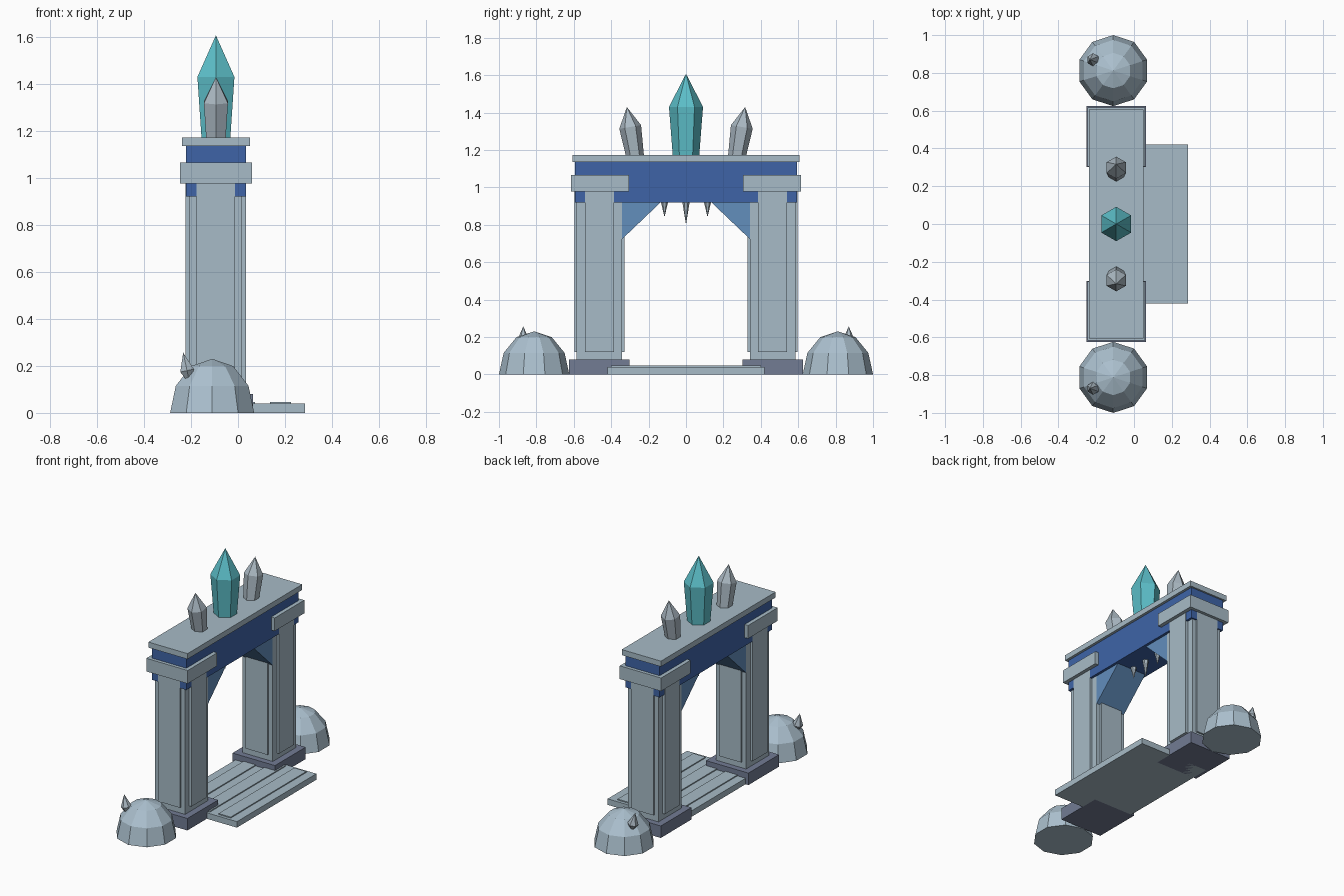
import bpy, bmesh
from math import sin, cos, pi, radians

cube = bpy.data.objects.get("Cube")
if cube:
    bpy.data.objects.remove(cube, do_unlink=True)

GX = -0.094   # centre line of the gate
PY = 0.463    # pillar distance from the middle


def material(name, rgb):
    lin = [(c / 255 / 12.92) if c < 11 else ((c / 255 + 0.055) / 1.055) ** 2.4 for c in rgb]
    m = bpy.data.materials.new(name)
    m.use_nodes = True
    m.diffuse_color = (*lin, 1)
    m.node_tree.nodes["Principled BSDF"].inputs["Base Color"].default_value = (*lin, 1)
    return m


STONE = material("pale stone", (167, 187, 199))
FROST = material("frosted rock", (172, 193, 207))
SLATE = material("dark slate", (114, 124, 148))
BLUE = material("deep blue", (62, 100, 167))
ICE = material("bracket blue", (98, 142, 188))
TEAL = material("teal crystal", (92, 190, 200))
GREY = material("grey crystal", (170, 184, 194))


def finish(name, bm, mat):
    bmesh.ops.recalc_face_normals(bm, faces=bm.faces)
    me = bpy.data.meshes.new(name)
    bm.to_mesh(me)
    bm.free()
    me.materials.append(mat)
    ob = bpy.data.objects.new(name, me)
    bpy.context.collection.objects.link(ob)
    return ob


def box(name, mat, x, y, z):
    """Box from (low, high) pairs."""
    bm = bmesh.new()
    bmesh.ops.create_cube(bm, size=1)
    for v in bm.verts:
        v.co = [r[0] if c < 0 else r[1] for c, r in zip(v.co, (x, y, z))]
    return finish(name, bm, mat)


def around(centre, half):
    return (centre - half, centre + half)


def lathe(name, mat, profile, sides, loc, rot=(0, 0, 0)):
    """Faceted solid of revolution from (radius, height) pairs; radius 0 makes a tip."""
    bm = bmesh.new()
    rings = []
    for r, z in profile:
        n = sides if r > 0 else 1
        rings.append([bm.verts.new((r * cos(2 * pi * i / sides + pi / 2),
                                    r * sin(2 * pi * i / sides + pi / 2), z)) for i in range(n)])
    for a, b in zip(rings, rings[1:]):
        for i in range(sides):
            j = (i + 1) % sides
            quad = [a[i % len(a)], a[j % len(a)], b[j % len(b)], b[i % len(b)]]
            bm.faces.new(list(dict.fromkeys(quad)))
    for ring in (rings[0], rings[-1]):
        if len(ring) > 1:
            bm.faces.new(ring)
    ob = finish(name, bm, mat)
    ob.location, ob.rotation_euler = loc, rot
    return ob


# Walkway with raised planks
box("walkway", STONE, (-0.23, 0.286), (-0.42, 0.42), (0, 0.04))
for i in range(3):
    box(f"plank_{i + 1}", STONE, around(0.028 + (i - 1) * 0.153, 0.045), (-0.4, 0.4), (0.03, 0.047))

# Lintel and roof slab
box("lintel", BLUE, around(GX, 0.1275), (-0.594, 0.594), (0.92, 1.14))
box("roof_slab", STONE, around(GX, 0.145), (-0.606, 0.606), (1.135, 1.172))

for side, s in (("left", 1), ("right", -1)):
    y = s * PY
    # Pillar with base, collar and raised panels
    box(f"{side}_pillar_base", SLATE, around(GX, 0.157), around(y, 0.162), (0, 0.08))
    box(f"{side}_pillar_shaft", STONE, around(GX, 0.112), around(y, 0.122), (0.07, 0.95))
    box(f"{side}_panel_across", STONE, around(GX, 0.129), around(y, 0.078), (0.12, 1.0))
    box(f"{side}_panel_along", STONE, around(GX, 0.082), around(y, 0.133), (0.12, 1.0))
    box(f"{side}_collar", STONE, around(GX, 0.153), around(s * 0.46, 0.156), (0.977, 1.065))

    # Triangular bracket under the lintel
    bm = bmesh.new()
    tri = [bm.verts.new((GX - 0.11, s * py, pz))
           for py, pz in ((0.345, 0.72), (0.345, 0.925), (0.13, 0.925))]
    face = bm.faces.new(tri)
    ext = bmesh.ops.extrude_face_region(bm, geom=[face])
    bmesh.ops.translate(bm, vec=(0.22, 0, 0),
                        verts=[g for g in ext["geom"] if isinstance(g, bmesh.types.BMVert)])
    finish(f"{side}_bracket", bm, ICE)

    # Leaning roof crystal
    lathe(f"{side}_roof_crystal", GREY, [(0.046, -0.02), (0.059, 0.16), (0, 0.268)], 6,
          (GX, s * 0.272, 1.165), (radians(-9.5 * s), 0, 0))

    # Boulder with a small crystal
    dome = [(0.188 * cos(a * pi / 6), 0.23 * sin(a * pi / 6)) for a in range(3)] + [(0, 0.23)]
    lathe(f"{side}_boulder", FROST, dome, 10, (-0.11, s * 0.812, 0))
    lathe(f"{side}_boulder_crystal", GREY, [(0, -0.06), (0.034, 0), (0, 0.078)], 6,
          (-0.217, s * 0.87, 0.18), (0, radians(-12), 0))

# Central crystal
lathe("centre_crystal", TEAL, [(0.07, 1.16), (0.091, 1.43), (0, 1.607)], 6, (GX, 0, 0))

# Icicles under the lintel
for i, drop in enumerate((0.08, 0.12, 0.08)):
    lathe(f"icicle_{i + 1}", GREY, [(0.021, 0.01), (0, -drop)], 6, (GX, (i - 1) * 0.115, 0.92))
